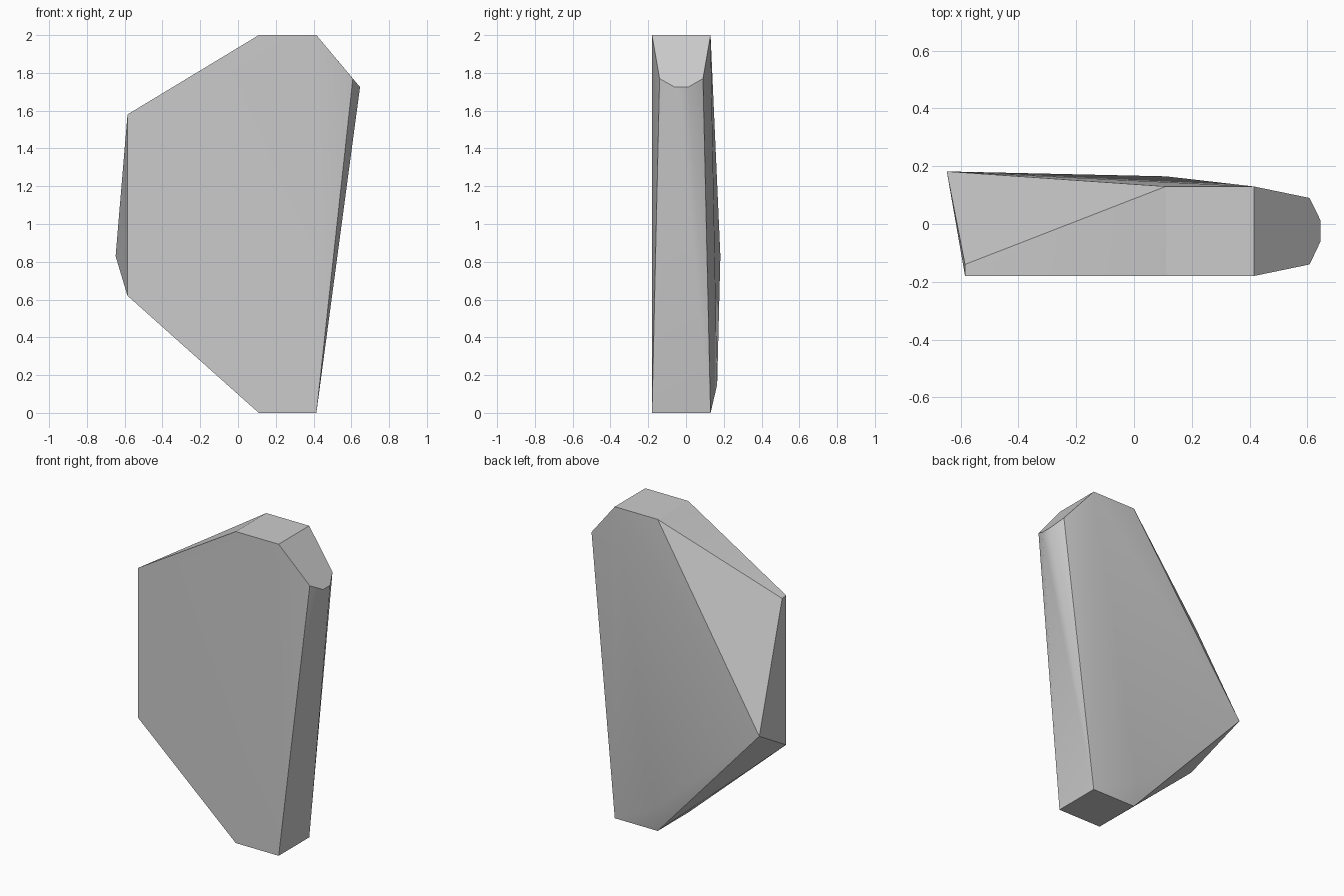
import bpy, bmesh, math

cube = bpy.data.objects.get("Cube")
if cube:
    bpy.data.objects.remove(cube, do_unlink=True)

stone = bpy.data.materials.new("stone grey")
stone.use_nodes = True
grey = (0.6, 0.6, 0.6, 1)
stone.diffuse_color = grey
stone.node_tree.nodes["Principled BSDF"].inputs["Base Color"].default_value = grey

FRONT, BACK = -0.18, 0.13

# Flat front outline and the square-cut top and bottom ends
corners = [(-0.585, FRONT, z) for z in (0.62, 1.58)]
corners += [(x, y, z) for x in (0.11, 0.415) for y in (FRONT, BACK) for z in (0, 2)]
# Chipped left side, leaning to a rear point
corners += [(-0.585, -0.14, 1.575), (-0.648, 0.182, 0.83)]
# Slight bulge low on the back
corners += [(0.11, 0.165, 0.15)]
# Rounded right shoulder
corners += [(0.608, -0.14, 1.77), (0.608, 0.09, 1.77),
            (0.646, -0.06, 1.725), (0.646, 0.012, 1.725)]

# Slab as the hull of its corners
bm = bmesh.new()
for c in corners:
    bm.verts.new(c)
bmesh.ops.convex_hull(bm, input=bm.verts)
bmesh.ops.dissolve_limit(bm, angle_limit=math.radians(0.5), verts=bm.verts, edges=bm.edges)
bmesh.ops.recalc_face_normals(bm, faces=bm.faces)
mesh = bpy.data.meshes.new("stone_slab")
bm.to_mesh(mesh)
bm.free()
mesh.materials.append(stone)
slab = bpy.data.objects.new("stone_slab", mesh)
bpy.context.collection.objects.link(slab)

# Soft shading across shallow facets, crisp at the cuts
bpy.ops.object.select_all(action="DESELECT")
slab.select_set(True)
bpy.context.view_layer.objects.active = slab
bpy.ops.object.shade_smooth_by_angle(angle=math.radians(30))
